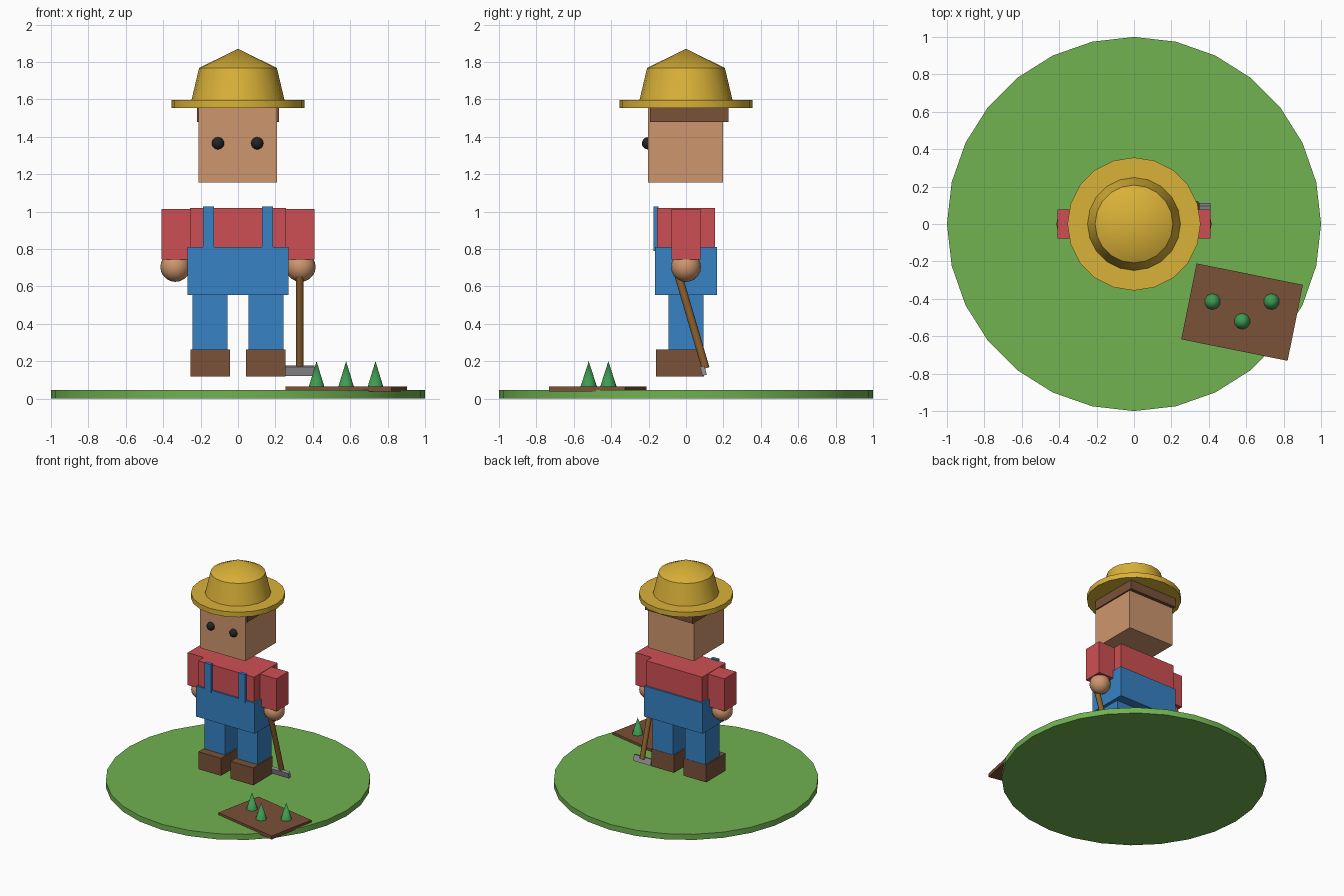
import bpy, math
from mathutils import Vector

if "Cube" in bpy.data.objects:
    bpy.data.objects.remove(bpy.data.objects["Cube"])


def material(name, rgb):
    """Flat material from 0-255 sRGB values."""
    lin = [((c / 255 + 0.055) / 1.055) ** 2.4 for c in rgb]
    m = bpy.data.materials.new(name)
    m.diffuse_color = (*lin, 1)
    m.use_nodes = True
    m.node_tree.nodes["Principled BSDF"].inputs["Base Color"].default_value = m.diffuse_color
    return m


GRASS = material("grass_green", (112, 178, 80))
RED = material("shirt_red", (206, 79, 83))
BLUE = material("denim_blue", (54, 130, 196))
SKIN = material("skin_tan", (206, 150, 109))
STRAW = material("straw_gold", (218, 178, 56))
BROWN = material("earth_brown", (122, 81, 56))
LEAF = material("leaf_green", (62, 155, 80))
STEEL = material("steel_grey", (152, 148, 154))
BLACK = material("eye_black", (36, 36, 38))
WOOD = material("handle_wood", (142, 98, 46))


def finish(name, mat, smooth=False):
    o = bpy.context.object
    o.name = name
    o.data.materials.append(mat)
    if smooth:
        bpy.ops.object.shade_smooth_by_angle(angle=math.radians(37))
    return o


def box(name, mat, x, y, z, rot=(0, 0, 0)):
    """Box from (min, max) ranges, rotated about its centre."""
    mid = [(a + b) / 2 for a, b in (x, y, z)]
    bpy.ops.mesh.primitive_cube_add(size=1, location=mid, rotation=rot)
    o = finish(name, mat)
    o.scale = [b - a for a, b in (x, y, z)]
    return o


def cone(name, mat, r1, r2, z0, z1, sides, xy=(0, 0)):
    bpy.ops.mesh.primitive_cone_add(vertices=sides, radius1=r1, radius2=r2, depth=z1 - z0,
                                    location=(*xy, (z0 + z1) / 2))
    return finish(name, mat, True)


def ball(name, mat, r, loc, segments=16, rings=10):
    bpy.ops.mesh.primitive_uv_sphere_add(segments=segments, ring_count=rings, radius=r, location=loc)
    return finish(name, mat, True)


# Round lawn, soil patch and sprouts
cone("lawn", GRASS, 1, 1, 0, 0.047, 28)
box("soil_patch", BROWN, (0.288, 0.868), (-0.678, -0.264), (0.037, 0.066),
    (0, 0, math.radians(-11.4)))
for i, p in enumerate([(0.42, -0.415), (0.735, -0.415), (0.578, -0.52)]):
    cone(f"sprout_{i + 1}", LEAF, 0.045, 0, 0.06, 0.20, 10, p)

# Body
box("shirt", RED, (-0.257, 0.257), (-0.155, 0.155), (0.70, 1.018))
box("overalls", BLUE, (-0.27, 0.27), (-0.167, 0.167), (0.555, 0.81))

# Paired parts
for side, s in (("left", -1), ("right", 1)):
    def span(a, b):
        return tuple(sorted((s * a, s * b)))
    box(f"{side}_strap", BLUE, span(0.127, 0.188), (-0.175, -0.148), (0.79, 1.027))
    box(f"{side}_sleeve", RED, span(0.25, 0.409), (-0.078, 0.078), (0.745, 1.015))
    ball(f"{side}_hand", SKIN, 0.08, (s * 0.335, 0, 0.704))
    box(f"{side}_leg", BLUE, span(0.055, 0.243), (-0.093, 0.093), (0.26, 0.56))
    box(f"{side}_boot", BROWN, span(0.044, 0.253), (-0.16, 0.095), (0.118, 0.263))
    ball(f"{side}_eye", BLACK, 0.033, (s * 0.105 - 0.002, -0.203, 1.365), 12, 8)

# Head, hair and hat
box("head", SKIN, (-0.211, 0.209), (-0.202, 0.199), (1.156, 1.56))
box("hair", BROWN, (-0.22, 0.22), (-0.192, 0.226), (1.48, 1.58))
cone("hat_brim", STRAW, 0.356, 0.356, 1.555, 1.597, 20)
cone("hat_crown", STRAW, 0.25, 0.208, 1.59, 1.768, 20)
cone("hat_peak", STRAW, 0.208, 0, 1.768, 1.87, 20)

# Hoe leaning back from the right hand
top, end = Vector((0.33, -0.047, 0.68)), Vector((0.33, 0.105, 0.162))
axis = top - end
tilt = axis.to_track_quat('Z', 'Y').to_euler()
bpy.ops.mesh.primitive_cylinder_add(vertices=10, radius=0.021, depth=axis.length,
                                    location=(top + end) / 2, rotation=tilt)
finish("hoe_handle", WOOD, True)
lean = math.atan2(end.y - top.y, top.z - end.z)
box("hoe_blade", STEEL, (0.25, 0.41), (0.081, 0.105), (0.124, 0.174), (lean, 0, 0))
